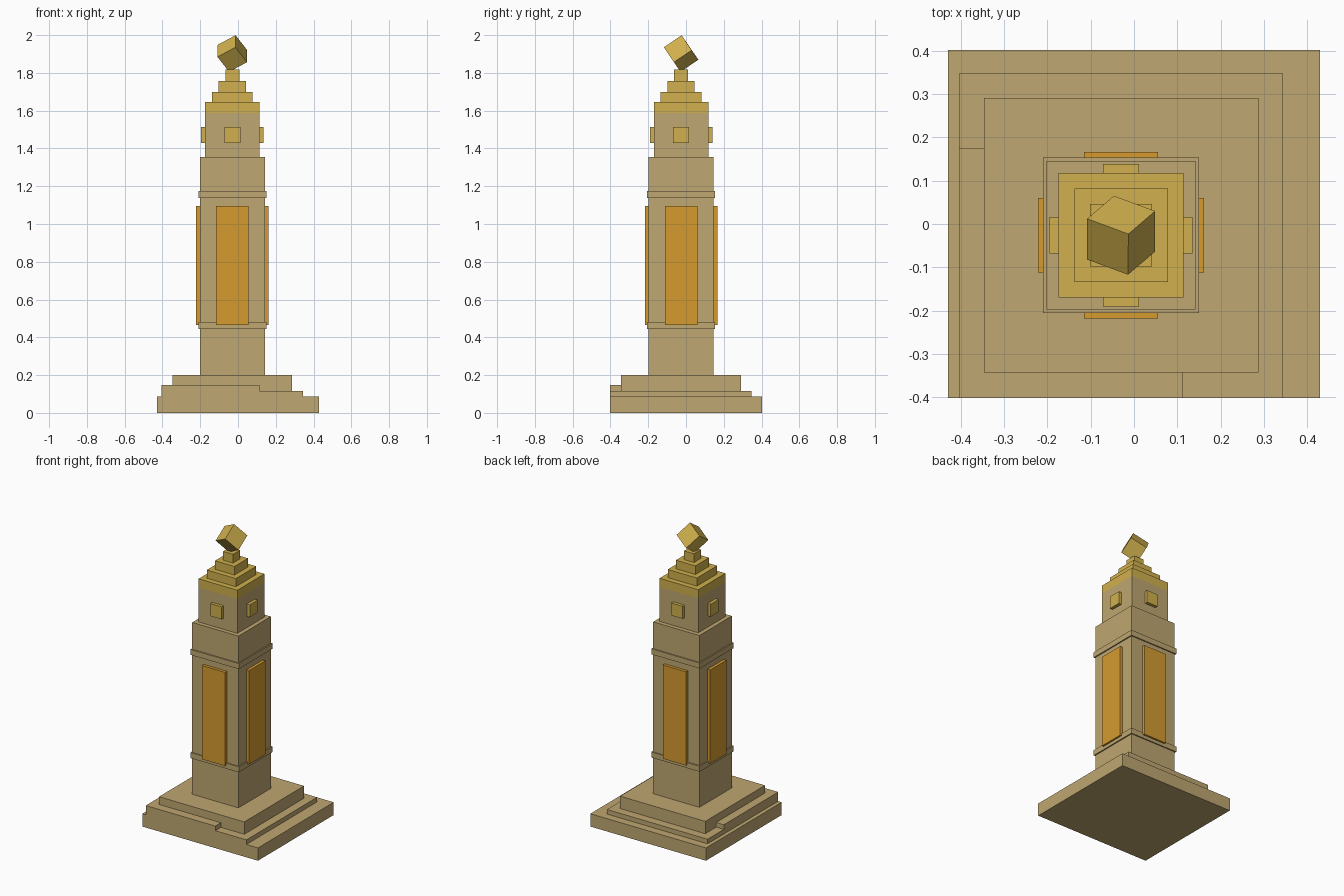
import bpy, bmesh, math
from mathutils import Matrix, Vector

if "Cube" in bpy.data.objects:
    bpy.data.objects.remove(bpy.data.objects["Cube"])

CX, CY = -0.03, -0.026   # tower axis (the base slab is offset from it)


def material(name, rgb):
    m = bpy.data.materials.new(name)
    m.diffuse_color = (*rgb, 1.0)
    m.use_nodes = True
    m.node_tree.nodes["Principled BSDF"].inputs["Base Color"].default_value = m.diffuse_color
    return m


STONE = material("tan_stone", (0.52, 0.385, 0.165))
GOLD = material("gold", (0.63, 0.435, 0.075))
ORANGE = material("orange_panel", (0.67, 0.33, 0.03))


def add_object(name, bm, mat):
    mesh = bpy.data.meshes.new(name)
    bm.to_mesh(mesh)
    bm.free()
    mesh.materials.append(mat)
    ob = bpy.data.objects.new(name, mesh)
    bpy.context.collection.objects.link(ob)
    return ob


def box(name, x, y, z, mat):
    """Box from (min, max) pairs."""
    bm = bmesh.new()
    size = [b - a for a, b in (x, y, z)]
    mid = [(a + b) / 2 for a, b in (x, y, z)]
    bmesh.ops.create_cube(bm, size=1, matrix=Matrix.Translation(mid) @ Matrix.Diagonal((*size, 1)))
    return add_object(name, bm, mat)


def tier(name, half, z0, z1, mat):
    """Square block centred on the tower axis."""
    return box(name, (CX - half, CX + half), (CY - half, CY + half), (z0, z1), mat)


def four_plates(name, half_width, inner, outer, z0, z1, mat):
    """One plate on each of the four tower sides."""
    for i, side in enumerate(("front", "right", "back", "left")):
        ob = box(f"{side}_{name}", (-half_width, half_width), (-outer, -inner), (z0, z1), mat)
        ob.data.transform(Matrix.Translation((CX, CY, 0)) @ Matrix.Rotation(i * math.pi / 2, 4, 'Z'))


# Stepped base, with a raised corner on the middle step
box("base_slab", (-0.43, 0.43), (-0.402, 0.402), (0, 0.086), STONE)
box("middle_step", (-0.404, 0.344), (-0.402, 0.348), (0.086, 0.117), STONE)
box("raised_step_corner", (-0.404, 0.113), (-0.402, 0.175), (0.117, 0.148), STONE)
tier("upper_step", 0.317, 0.117, 0.2, STONE)

# Shaft with trim bands and long panels
tier("shaft", 0.172, 0.2, 1.355, STONE)
tier("lower_band", 0.18, 0.444, 0.481, STONE)
tier("upper_band", 0.18, 1.138, 1.175, STONE)
four_plates("panel", 0.086, 0.165, 0.192, 0.466, 1.096, ORANGE)

# Head block: upper part is coloured gold by height
head = tier("head_block", 0.144, 1.355, 1.645, STONE)
head.data.materials.append(GOLD)
bm = bmesh.new()
bm.from_mesh(head.data)
bmesh.ops.bisect_plane(bm, geom=bm.verts[:] + bm.edges[:] + bm.faces[:],
                       plane_co=(0, 0, 1.587), plane_no=(0, 0, 1))
for f in bm.faces:
    f.material_index = int(f.calc_center_median().z > 1.587)
bm.to_mesh(head.data)
bm.free()
four_plates("head_plate", 0.042, 0.135, 0.165, 1.43, 1.514, GOLD)

# Stepped roof
for i, (half, z0, z1) in enumerate(((0.108, 1.645, 1.7), (0.072, 1.7, 1.758), (0.037, 1.758, 1.817))):
    tier(f"roof_step_{i + 1}", half, z0, z1, GOLD)

# Tilted cube finial balanced on a corner
e1 = Vector((0.062, 0.053, -0.079)).normalized()
e2 = Vector((0.093, -0.037, 0.0535))
e2 = (e2 - e1 * e2.dot(e1)).normalized()
rot = Matrix((e1, e2, e1.cross(e2))).transposed().to_4x4()
bm = bmesh.new()
bmesh.ops.create_cube(bm, size=0.1135, matrix=Matrix.Translation((CX, CY, 1.9025)) @ rot)
add_object("tilted_cube_finial", bm, GOLD)
